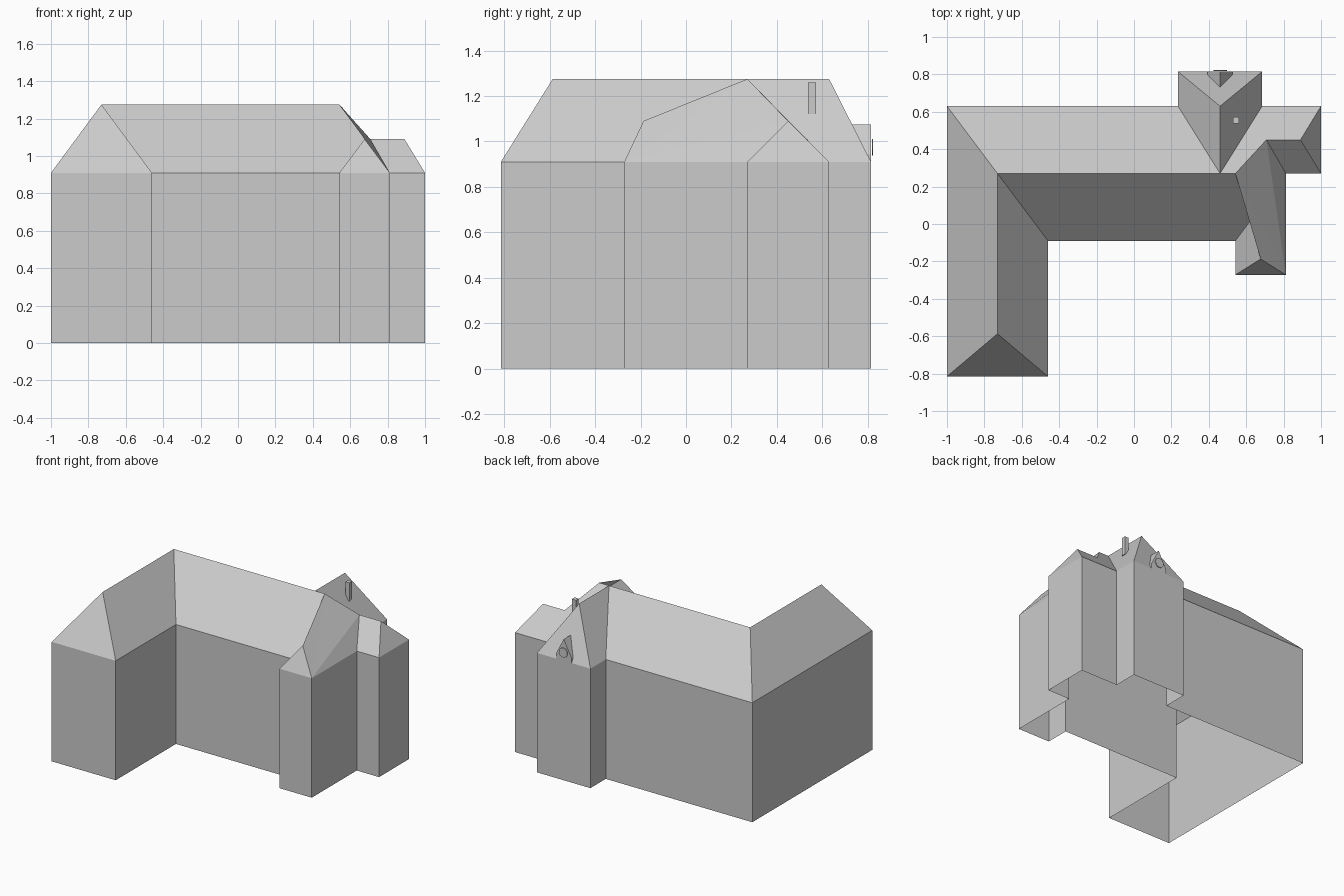
import bpy
import bmesh
from math import pi
from mathutils import Matrix

cube = bpy.data.objects.get("Cube")
if cube:
    bpy.data.objects.remove(cube, do_unlink=True)

EAVE, LOW_RIDGE, HIGH_RIDGE = 0.91, 1.09, 1.275

grey = bpy.data.materials.new("plain_grey")
grey.use_nodes = True
colour = (0.6, 0.6, 0.6, 1)
grey.diffuse_color = colour
grey.node_tree.nodes["Principled BSDF"].inputs["Base Color"].default_value = colour


def finish(name, bm):
    """Turn a bmesh into a named, coloured object."""
    mesh = bpy.data.meshes.new(name)
    bm.to_mesh(mesh)
    bm.free()
    mesh.materials.append(grey)
    obj = bpy.data.objects.new(name, mesh)
    bpy.context.collection.objects.link(obj)
    return obj


def mesh_from_points(name, points, faces):
    """Faces are strings of point letters, counter-clockwise from outside."""
    bm = bmesh.new()
    verts = {key: bm.verts.new(co) for key, co in points.items()}
    for face in faces.split():
        bm.faces.new([verts[key] for key in face])
    return finish(name, bm)


# Building outline at the eaves, counter-clockwise from the front left-hand corner
outline = {
    "a": (-1, -.815), "b": (-.46, -.815), "c": (-.46, -.09), "d": (.542, -.09),
    "e": (.542, -.272), "f": (.812, -.272), "g": (.812, .27), "h": (1, .27),
    "i": (1, .63), "j": (.685, .63), "k": (.685, .815), "l": (.235, .815),
    "m": (.235, .63), "n": (-1, .63),
}

# Walls: the outline raised to the eaves, open underneath
bm = bmesh.new()
base = [bm.verts.new((x, y, 0)) for x, y in outline.values()]
top = [bm.verts.new((x, y, EAVE)) for x, y in outline.values()]
for i in range(len(base)):
    j = (i + 1) % len(base)
    bm.faces.new((base[i], base[j], top[j], top[i]))
finish("walls", bm)

# Hipped roof: eave points, high ridge points (P-U), low ridge points (V-Y)
high = {"P": (-.73, -.587), "Q": (-.73, .27), "T": (.46, .27),
        "R": (.542, .27), "U": (.46, .63)}
low = {"V": (.677, .09), "W": (.677, -.187), "X": (.708, .45), "Y": (.89, .45)}
points = {}
for group, height in ((outline, EAVE), (high, HIGH_RIDGE), (low, LOW_RIDGE)):
    points.update({key: (x, y, height) for key, (x, y) in group.items()})
wing_left = "abP bcQP naPQ"
main_slopes = "cdVRTQ ijTRXY mnQT"
small_wings = "deWV efW fgX fXR fRVW ghYX hiY"
tower = "jkUT klU lmTU"
mesh_from_points("roof", points, " ".join((wing_left, main_slopes, small_wings, tower)))

# Gabled dormer on the back tower hip
X, HALF, BACK, SILL = .46, .067, .815, .945
dormer = {
    "a": (X - HALF, BACK, EAVE), "b": (X + HALF, BACK, EAVE),
    "c": (X + HALF, BACK, SILL), "d": (X, BACK, 1.075), "e": (X - HALF, BACK, SILL),
    "f": (X + HALF, .797, SILL), "g": (X, .729, 1.075), "h": (X - HALF, .797, SILL),
}
mesh_from_points("dormer", dormer, "baedc cdgf dehg bcf ahe")

# Round plate on the dormer gable
bm = bmesh.new()
bmesh.ops.create_cone(bm, cap_ends=True, segments=16, radius1=.036, radius2=.036,
                      depth=.006,
                      matrix=Matrix.Translation((X, .821, .975)) @ Matrix.Rotation(pi / 2, 4, "X"))
finish("round_plate", bm)

# Chimney on the tower slope
bm = bmesh.new()
bmesh.ops.create_cube(bm, size=1, matrix=Matrix.Translation((.545, .555, 1.19))
                      @ Matrix.Diagonal((.034, .034, .14, 1)))
finish("chimney", bm)
